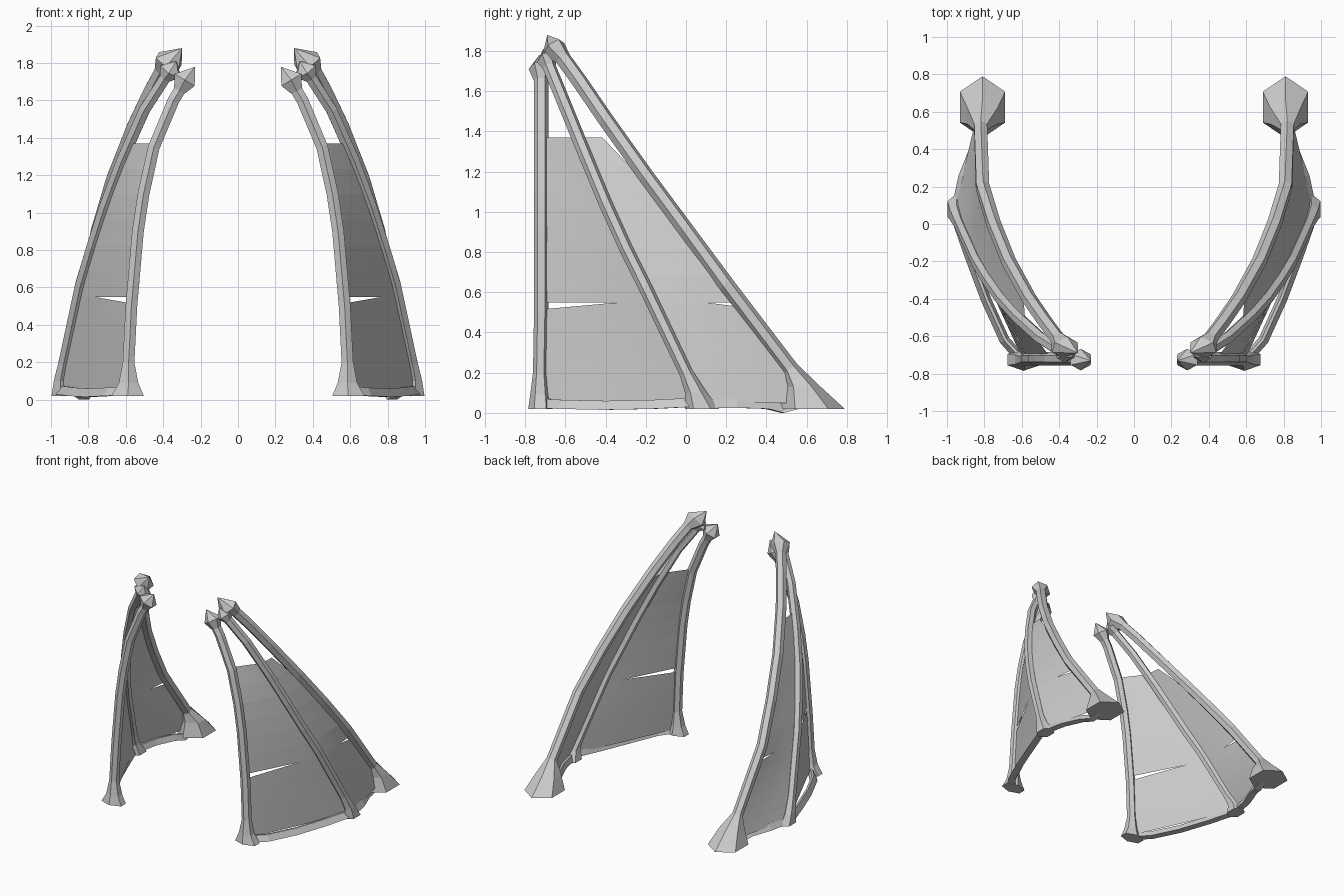
import bpy, bmesh, math
from mathutils import Vector

cube = bpy.data.objects.get("Cube")
if cube:
    bpy.data.objects.remove(cube, do_unlink=True)

grey = bpy.data.materials.new("bone grey")
grey.use_nodes = True
grey.diffuse_color = (0.6, 0.6, 0.6, 1)
grey.node_tree.nodes["Principled BSDF"].inputs["Base Color"].default_value = (0.6, 0.6, 0.6, 1)


def finish(name, bm):
    """Turn a bmesh into a flat shaded object mirrored across x."""
    bmesh.ops.recalc_face_normals(bm, faces=bm.faces)
    mesh = bpy.data.meshes.new(name)
    bm.to_mesh(mesh)
    bm.free()
    mesh.materials.append(grey)
    obj = bpy.data.objects.new(name, mesh)
    bpy.context.collection.objects.link(obj)
    mod = obj.modifiers.new("mirror", 'MIRROR')
    mod.use_mirror_merge = False
    return obj


def loft(name, rings, sides=6, tip=None):
    """Skin rings of (centre, radius x, radius y, axis); tip closes the end in a point."""
    bm = bmesh.new()
    loops = []
    for centre, rx, ry, axis in rings:
        axis = axis.normalized()
        u = Vector((0, 1, 0)).cross(axis).normalized()
        v = axis.cross(u)
        loops.append([bm.verts.new(centre + u * rx * math.cos(a) + v * ry * math.sin(a))
                      for a in (math.tau * (i + 0.5) / sides for i in range(sides))])
    for a, b in zip(loops, loops[1:]):
        for i in range(sides):
            j = (i + 1) % sides
            bm.faces.new((a[i], a[j], b[j], b[i]))
    bm.faces.new(loops[0])
    if tip:
        end = bm.verts.new(tip)
        for i in range(sides):
            bm.faces.new((loops[-1][i], loops[-1][(i + 1) % sides], end))
    else:
        bm.faces.new(loops[-1])
    return finish(name, bm)


def rib(name, path, foot, radius, head, tip):
    """Rib with a flared level foot and a knobbly pointed head."""
    pts = [Vector(p) for p in path]
    up = Vector((0, 0, 1))
    rings = [(Vector(c), rx, ry, up) for c, rx, ry in foot]
    for i, p in enumerate(pts):
        axis = pts[min(i + 1, len(pts) - 1)] - pts[max(i - 1, 0)]
        rings.append((p, radius, radius, axis))
    axis = pts[-1] - pts[-2]
    rings.append((Vector(head), radius * 2, radius * 1.6, axis))
    return loft(name, rings, tip=Vector(tip))


# Rib centre lines, from foot to neck
front = [(.585, -.725, .2), (.57, -.72, .5), (.535, -.72, .9), (.505, -.72, 1.1),
         (.45, -.72, 1.35), (.345, -.72, 1.6), (.315, -.72, 1.65)]
middle = [(.93, 0, .2), (.84, -.2, .62), (.78, -.3, .82), (.71, -.4, 1.04),
          (.62, -.5, 1.28), (.5, -.61, 1.55), (.39, -.68, 1.72)]
back = [(.82, .52, .22), (.81, .2, .64), (.75, 0, .91), (.67, -.2, 1.18),
        (.56, -.4, 1.46), (.47, -.53, 1.65), (.41, -.61, 1.76)]

rib("front_rib", front,
    [((.59, -.725, .02), .1, .06), ((.585, -.725, .09), .06, .05)],
    .036, (.285, -.725, 1.71), (.23, -.73, 1.78))
rib("middle_rib", middle,
    [((.945, .08, .02), .06, .085), ((.95, .05, .1), .04, .055)],
    .034, (.36, -.69, 1.76), (.33, -.71, 1.81))
rib("back_rib", back,
    [((.81, .625, .02), .14, .165), ((.81, .58, .13), .095, .09)],
    .04, (.37, -.66, 1.81), (.3, -.69, 1.88))


def at_height(path, z):
    """Point on a centre line at height z, extended past its ends."""
    i = 0
    while i < len(path) - 2 and path[i + 1][2] < z:
        i += 1
    a, b = Vector(path[i]), Vector(path[i + 1])
    return a.lerp(b, (z - a.z) / (b.z - a.z))


def sheet(name, left, right, low, high, reach=lambda z: 1, rows=6, cols=8):
    """Skin stretched between two ribs, with edge heights given as functions."""
    bm = bmesh.new()
    grid = []
    for r in range(rows + 1):
        row = []
        for c in range(cols + 1):
            t = c / cols
            z = low(t) + (high(t) - low(t)) * r / rows
            p = at_height(left, z).lerp(at_height(right, z), t * reach(z))
            row.append(bm.verts.new(p))
        grid.append(row)
    for a, b in zip(grid, grid[1:]):
        for i in range(cols):
            bm.faces.new((a[i], a[i + 1], b[i + 1], b[i]))
    return finish(name, bm)


def bottom(t):
    return .05


def top(t):
    return 1.37


def slit_top(t):
    return .55


# Skins, split by a tapering slit beside the outer ribs
def front_slit(t):
    return .55 - .035 * max(0, 1 - t / .7)


def back_slit(t):
    return .55 - .025 * max(0, (t - .6) / .4)


def back_reach(z):
    return 1 - .4 * max(0, z - 1.1) / .27


sheet("front_skin_lower", front, middle, bottom, front_slit)
sheet("front_skin_upper", front, middle, slit_top, top)
sheet("back_skin_lower", middle, back, bottom, back_slit)
sheet("back_skin_upper", middle, back, slit_top, top, back_reach)


# Low sills joining the feet
def sill(name, points):
    pts = [Vector(p) for p in points]
    bm = bmesh.new()
    loops = []
    for i, p in enumerate(pts):
        along = pts[min(i + 1, len(pts) - 1)] - pts[max(i - 1, 0)]
        out = along.cross(Vector((0, 0, 1))).normalized()
        loops.append([bm.verts.new(p + out * w + Vector((0, 0, h)))
                      for w, h in ((-.025, 0), (.03, 0), (.005, .045), (-.01, .045))])
    for a, b in zip(loops, loops[1:]):
        for i in range(4):
            j = (i + 1) % 4
            bm.faces.new((a[i], a[j], b[j], b[i]))
    bm.faces.new(loops[0])
    bm.faces.new(loops[-1])
    return finish(name, bm)


sill("front_sill", [(.6, -.72, .025), (.69, -.62, .02), (.79, -.4, .015),
                    (.88, -.16, .02), (.95, .04, .03)])
sill("back_sill", [(.95, .06, .025), (.91, .25, .025), (.85, .4, .02),
                   (.82, .48, 0), (.81, .56, .02)])
